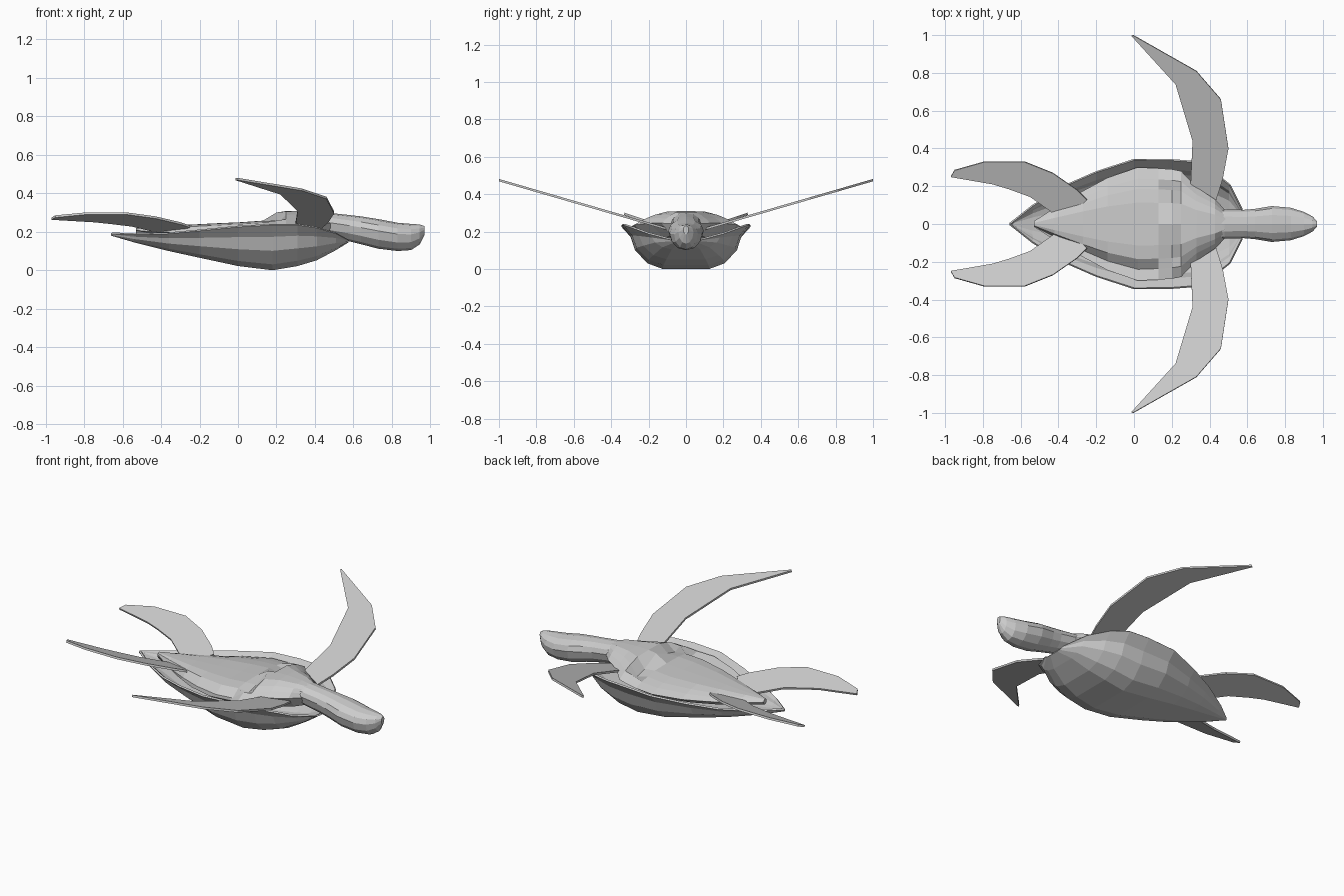
import bpy, bmesh, math

cube = bpy.data.objects.get("Cube")
if cube:
    bpy.data.objects.remove(cube, do_unlink=True)

# One plain grey for the whole animal
grey = bpy.data.materials.new("light_grey")
grey.use_nodes = True
colour = (0.6, 0.6, 0.6, 1.0)
grey.diffuse_color = colour
bsdf = grey.node_tree.nodes["Principled BSDF"]
bsdf.inputs["Base Color"].default_value = colour
bsdf.inputs["Roughness"].default_value = 0.8


def loft(name, sections, closed=False):
    """Skin a row of sections; closed sections become a capped solid."""
    bm = bmesh.new()
    rows = [[bm.verts.new(p) for p in s] for s in sections]
    n = len(rows[0])
    for a, b in zip(rows, rows[1:]):
        for j in range(n if closed else n - 1):
            k = (j + 1) % n
            bm.faces.new((a[j], a[k], b[k], b[j]))
    if closed:
        bm.faces.new(rows[0])
        bm.faces.new(rows[-1])
        bmesh.ops.recalc_face_normals(bm, faces=bm.faces)
    mesh = bpy.data.meshes.new(name)
    bm.to_mesh(mesh)
    bm.free()
    mesh.materials.append(grey)
    obj = bpy.data.objects.new(name, mesh)
    bpy.context.collection.objects.link(obj)
    return obj


def thicken(obj, amount, offset):
    mod = obj.modifiers.new("thickness", "SOLIDIFY")
    mod.thickness = amount
    mod.offset = offset


# Shell: open bowl with a flared rim (x, half width, rim z, lowest z)
shell_stations = [
    (-0.66, 0.005, 0.190, 0.180), (-0.54, 0.10, 0.185, 0.145),
    (-0.36, 0.21, 0.190, 0.100), (-0.20, 0.28, 0.205, 0.065),
    (0.00, 0.345, 0.225, 0.022), (0.18, 0.345, 0.235, 0.000),
    (0.31, 0.335, 0.235, 0.022), (0.41, 0.29, 0.220, 0.052),
    (0.51, 0.21, 0.190, 0.105), (0.575, 0.08, 0.155, 0.145),
]
# Cross-section as (share of width, share of height)
shell_curve = [(1, 1), (0.86, 0.74), (0.79, 0.43), (0.60, 0.13), (0.36, 0.0)]
shell_half = [(-w, h) for w, h in shell_curve]
shell_profile = shell_half + [(0, 0)] + [(-w, h) for w, h in reversed(shell_half)]
shell = loft("shell", [[(x, w * fy, zb + (zr - zb) * fz) for fy, fz in shell_profile]
                       for x, w, zr, zb in shell_stations])
thicken(shell, 0.010, -1)

# Body plate: low dome resting in the shell (x, half width, edge z, centre z, under z)
body_stations = [
    (-0.53, 0.015, 0.205, 0.220, 0.185), (-0.42, 0.085, 0.200, 0.228, 0.170),
    (-0.27, 0.175, 0.200, 0.236, 0.150), (-0.14, 0.245, 0.205, 0.243, 0.140),
    (0.02, 0.300, 0.215, 0.250, 0.130), (0.13, 0.295, 0.220, 0.258, 0.130),
    (0.20, 0.290, 0.228, 0.300, 0.135), (0.25, 0.280, 0.235, 0.308, 0.140),
    (0.33, 0.195, 0.245, 0.310, 0.150), (0.43, 0.130, 0.245, 0.305, 0.165),
    (0.53, 0.025, 0.240, 0.285, 0.190),
]
top_curve = [(1, 0), (0.8, 0.42), (0.62, 0.72), (0.38, 0.97), (0, 1)]
top_profile = top_curve + [(-w, h) for w, h in reversed(top_curve[:-1])]


def body_section(x, w, ze, zc, zu):
    ring = []
    for fy, fz in top_profile:
        z = ze + (zc - ze) * fz
        # Two hollows beside the breast and a long groove on one flank
        if 0.17 < x < 0.22 and abs(fy) in (0.62, 0.38):
            z -= 0.05 if fy > 0 else 0.04
        if -0.45 < x < 0.15 and fy == -0.8:
            z -= 0.028
        ring.append((x, w * fy, z))
    return ring + [(x, w * f, zu + (ze - zu) * 0.15) for f in (-0.6, 0.6)]


loft("body", [body_section(*s) for s in body_stations], closed=True)

# Neck and head in one tapering form (x, half width, bottom z, top z)
head_stations = [
    (0.36, 0.085, 0.20, 0.302), (0.48, 0.078, 0.17, 0.298),
    (0.58, 0.075, 0.15, 0.287), (0.64, 0.080, 0.135, 0.280),
    (0.73, 0.095, 0.112, 0.266), (0.83, 0.086, 0.100, 0.247),
    (0.90, 0.064, 0.105, 0.241), (0.945, 0.040, 0.135, 0.238),
    (0.97, 0.014, 0.185, 0.230),
]


def head_section(x, w, zb, zt):
    mid = zb + (zt - zb) * 0.6
    ring = []
    for i in range(12):
        a = math.tau * i / 12
        s = math.sin(a)
        ring.append((x, w * math.cos(a), mid + s * (zt - mid if s > 0 else mid - zb)))
    return ring


loft("neck_and_head", [head_section(*s) for s in head_stations], closed=True)


# Flippers: thin blades between leading and trailing edges, mirrored across the body
def flippers(name, pairs, base, slope):
    blade = loft(name, [[(x, y, base + slope * y) for x, y in pair] for pair in pairs])
    thicken(blade, 0.012, 0)
    mirror = blade.modifiers.new("other_side", "MIRROR")
    mirror.use_axis = (False, True, False)


flippers("fore_flippers", [
    ((0.42, 0.08), (0.29, 0.08)), ((0.47, 0.24), (0.30, 0.22)),
    ((0.50, 0.40), (0.31, 0.44)), ((0.46, 0.66), (0.262, 0.60)),
    ((0.33, 0.81), (0.22, 0.74)), ((-0.005, 1.0), (-0.012, 0.995)),
], 0.185, 0.29)

flippers("hind_flippers", [
    ((-0.25, 0.13), (-0.36, 0.02)), ((-0.30, 0.18), (-0.43, 0.06)),
    ((-0.43, 0.27), (-0.55, 0.145)), ((-0.58, 0.33), (-0.66, 0.185)),
    ((-0.79, 0.33), (-0.75, 0.212)), ((-0.95, 0.285), (-0.97, 0.25)),
], 0.183, 0.34)
